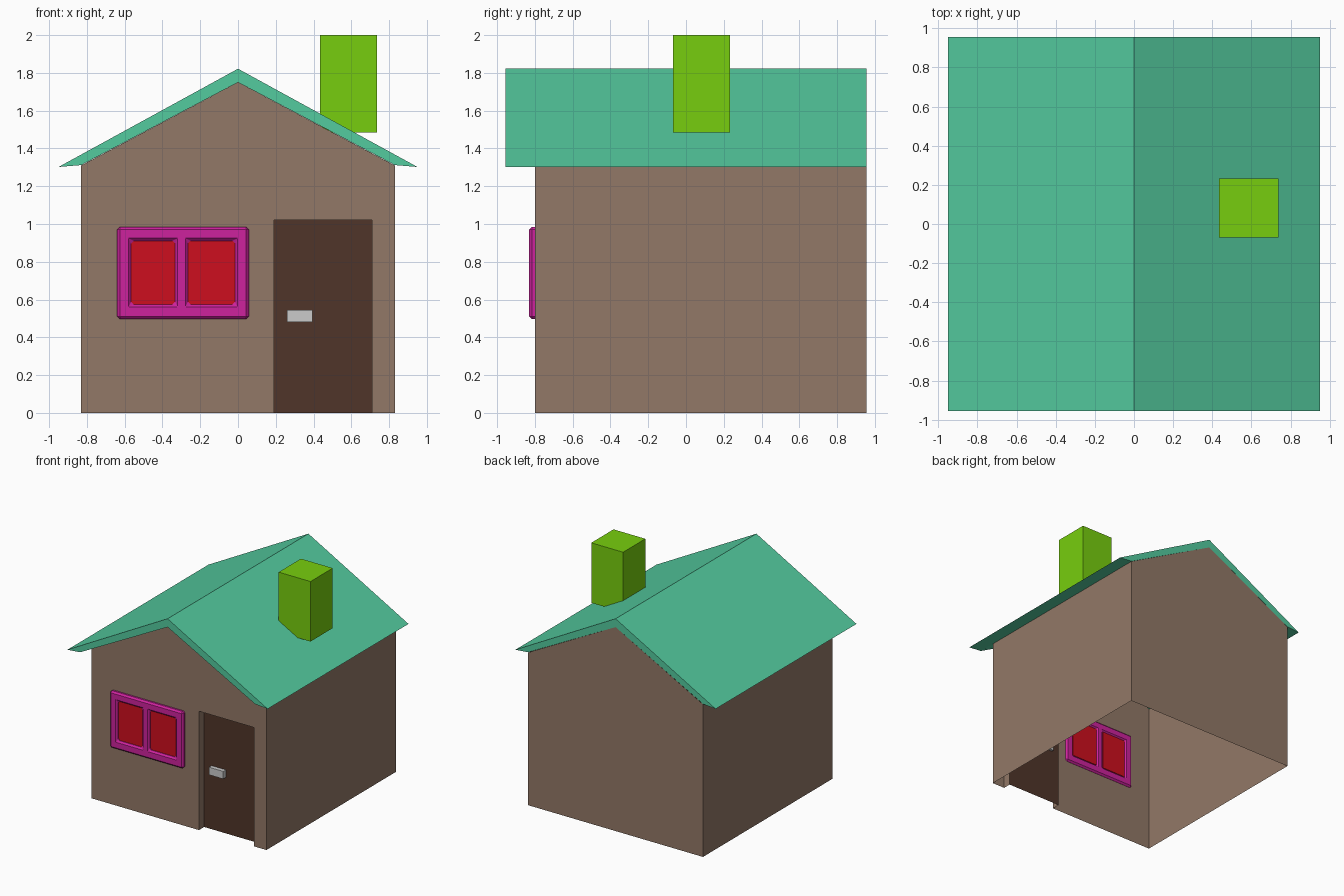
import bpy, bmesh

if "Cube" in bpy.data.objects:
    bpy.data.objects.remove(bpy.data.objects["Cube"])


def material(name, rgb):
    m = bpy.data.materials.new(name)
    lin = [((c / 255 + 0.055) / 1.055) ** 2.4 for c in rgb]
    m.diffuse_color = (*lin, 1)
    m.use_nodes = True
    m.node_tree.nodes["Principled BSDF"].inputs["Base Color"].default_value = m.diffuse_color
    return m


def finish(name, bm, mat):
    bmesh.ops.recalc_face_normals(bm, faces=bm.faces)
    me = bpy.data.meshes.new(name)
    bm.to_mesh(me)
    bm.free()
    ob = bpy.data.objects.new(name, me)
    bpy.context.collection.objects.link(ob)
    if mat:
        me.materials.append(mat)
    return ob


def extrude_y(bm, depth):
    """Thicken flat faces along +y into a closed solid."""
    new = bmesh.ops.extrude_face_region(bm, geom=bm.faces[:], use_keep_orig=True)
    verts = [g for g in new["geom"] if isinstance(g, bmesh.types.BMVert)]
    bmesh.ops.translate(bm, verts=verts, vec=(0, depth, 0))


def prism(name, profile, y0, y1, mat):
    bm = bmesh.new()
    bm.faces.new([bm.verts.new((x, y0, z)) for x, z in profile])
    extrude_y(bm, y1 - y0)
    return finish(name, bm, mat)


def box(name, x0, x1, y0, y1, z0, z1, mat):
    return prism(name, [(x0, z0), (x1, z0), (x1, z1), (x0, z1)], y0, y1, mat)


wall_mat = material("wall_brown", (146, 120, 103))
roof_mat = material("roof_green", (84, 203, 159))
chimney_mat = material("chimney_lime", (119, 206, 14))
door_mat = material("door_brown", (80, 53, 41))
frame_mat = material("frame_magenta", (206, 34, 158))
pane_mat = material("pane_red", (206, 14, 30))

FRONT, BACK, DOOR_Y = -0.80, 0.955, -0.73

# Walls: thin shell, open underneath, with a recessed doorway
gable = [(-0.83, 0), (-0.83, 1.31), (0, 1.75), (0.83, 1.31), (0.83, 0)]
doorway = [(0.71, 0), (0.71, 1.02), (0.19, 1.02), (0.19, 0)]
bm = bmesh.new()
front = [bm.verts.new((x, FRONT, z)) for x, z in gable + doorway]
back = [bm.verts.new((x, BACK, z)) for x, z in gable]
inner = [bm.verts.new((x, DOOR_Y, z)) for x, z in doorway]
bm.faces.new(front)
bm.faces.new(back)
for i in (0, 3):
    bm.faces.new((front[i], front[i + 1], back[i + 1], back[i]))
for i in range(3):
    bm.faces.new((front[5 + i], front[6 + i], inner[i + 1], inner[i]))
finish("walls", bm, wall_mat)

# Door leaf: a single sheet at the back of the recess
bm = bmesh.new()
bm.faces.new([bm.verts.new((x, DOOR_Y, z)) for x, z in reversed(doorway)])
finish("door", bm, door_mat)
box("door_handle", 0.26, 0.395, -0.765, -0.71, 0.48, 0.545, None)

# Roof
prism("roof", [(-0.95, 1.302), (0, 1.822), (0.95, 1.302),
               (0.83, 1.312), (0, 1.75), (-0.83, 1.312)], -0.955, BACK, roof_mat)

# Chimney
box("chimney", 0.435, 0.737, -0.07, 0.232, 1.485, 2.0, chimney_mat)

# Window frame: grid with two openings, thickened and bevelled
xs = [-0.64, -0.566, -0.333, -0.265, -0.016, 0.057]
zs = [0.497, 0.574, 0.911, 0.985]
bm = bmesh.new()
grid = [[bm.verts.new((x, -0.83, z)) for z in zs] for x in xs]
for i in range(5):
    for j in range(3):
        if j == 1 and i in (1, 3):
            continue
        bm.faces.new((grid[i][j], grid[i + 1][j], grid[i + 1][j + 1], grid[i][j + 1]))
extrude_y(bm, 0.045)
frame = finish("window_frame", bm, frame_mat)
bev = frame.modifiers.new("bevel", "BEVEL")
bev.width = 0.014
bev.segments = 1
bev.limit_method = "ANGLE"

# Window panes
for side, i in (("left", 1), ("right", 3)):
    box("window_pane_" + side, xs[i], xs[i + 1], -0.81, -0.793, zs[1], zs[2], pane_mat)
